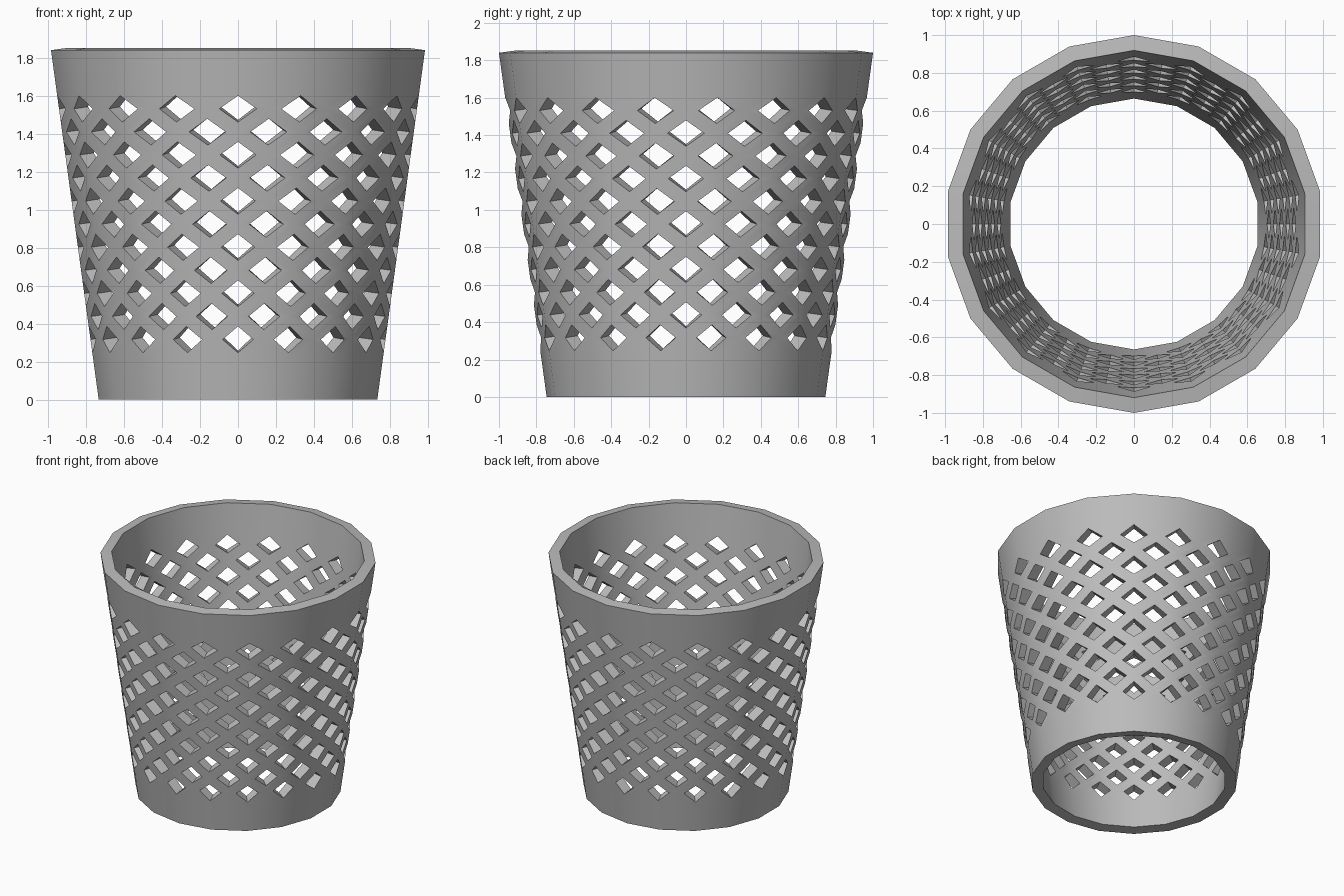
import bpy, bmesh, math
from mathutils import Vector

cube = bpy.data.objects.get("Cube")
if cube:
    bpy.data.objects.remove(cube, do_unlink=True)

SIDES = 18
STEPS = SIDES * 2            # ridge and mid-facet columns
ROWS = 11
HEIGHT, R_BOTTOM, R_TOP = 1.84, 0.745, 1.0
WALL, LIFT = 0.081, 0.011    # inner skin offset, square to the slanted wall
Z_FIRST, PITCH = 0.316, 0.1215
OPEN_W, OPEN_H = 0.6, 0.57   # hole size relative to its lattice cell

grey = bpy.data.materials.new("grey plastic")
grey.use_nodes = True
colour = (0.5, 0.5, 0.5, 1)
grey.diffuse_color = colour
grey.node_tree.nodes["Principled BSDF"].inputs["Base Color"].default_value = colour

bm = bmesh.new()


def wall_point(i, z, inner):
    """Point on the tapered polygonal wall; even columns are ridges."""
    r = R_BOTTOM + (R_TOP - R_BOTTOM) * z / HEIGHT - (WALL if inner else 0)
    if i % 2:
        r *= math.cos(math.pi / SIDES)
    a = math.pi / 2 + i * math.tau / STEPS
    return Vector((r * math.cos(a), r * math.sin(a), z + (LIFT if inner else 0)))


def build_skin(inner):
    """One lattice skin; returns its hole loops and its two end loops."""
    nodes = {}

    def node(i, j):
        key = (i % STEPS, j)
        if key not in nodes:
            nodes[key] = bm.verts.new(wall_point(key[0], Z_FIRST + j * PITCH, inner))
        return nodes[key]

    def face(verts):
        bm.faces.new(verts[::-1] if inner else verts)

    # Lattice cells, each a diamond frame around a diamond hole
    loops = []
    for j in range(ROWS):
        for i in range(j % 2, STEPS, 2):
            centre = wall_point(i, Z_FIRST + j * PITCH, inner)
            corners = [node(i + 1, j), node(i, j + 1), node(i - 1, j), node(i, j - 1)]
            hole = [bm.verts.new(centre.lerp(c.co, OPEN_H if k % 2 else OPEN_W))
                    for k, c in enumerate(corners)]
            for k in range(4):
                n = (k + 1) % 4
                face([corners[k], corners[n], hole[n], hole[k]])
            loops.append(hole)

    # Solid bands above and below the lattice
    top = [bm.verts.new(wall_point(i, HEIGHT, inner)) for i in range(STEPS)]
    base = [bm.verts.new(wall_point(i, 0, inner)) for i in range(STEPS)]
    for i in range(STEPS):
        n = (i + 1) % STEPS
        upper = [node(k, ROWS if k % 2 == 0 else ROWS - 1) for k in (i, n)]
        lower = [node(k, -1 if k % 2 == 0 else 0) for k in (i, n)]
        face([upper[0], upper[1], top[n], top[i]])
        face([base[i], base[n], lower[1], lower[0]])
    return loops + [top, base]


# Join the skins through the holes, the rim and the foot
for outer, inner in zip(build_skin(False), build_skin(True)):
    for k in range(len(outer)):
        n = (k + 1) % len(outer)
        bm.faces.new([outer[k], outer[n], inner[n], inner[k]])

bmesh.ops.recalc_face_normals(bm, faces=bm.faces)
mesh = bpy.data.meshes.new("basket_wall")
bm.to_mesh(mesh)
bm.free()
mesh.materials.append(grey)
basket = bpy.data.objects.new("basket_wall", mesh)
bpy.context.collection.objects.link(basket)

# Smooth wall with crisp rim and hole edges
bpy.ops.object.select_all(action="DESELECT")
basket.select_set(True)
bpy.context.view_layer.objects.active = basket
bpy.ops.object.shade_smooth_by_angle(angle=math.radians(30))
